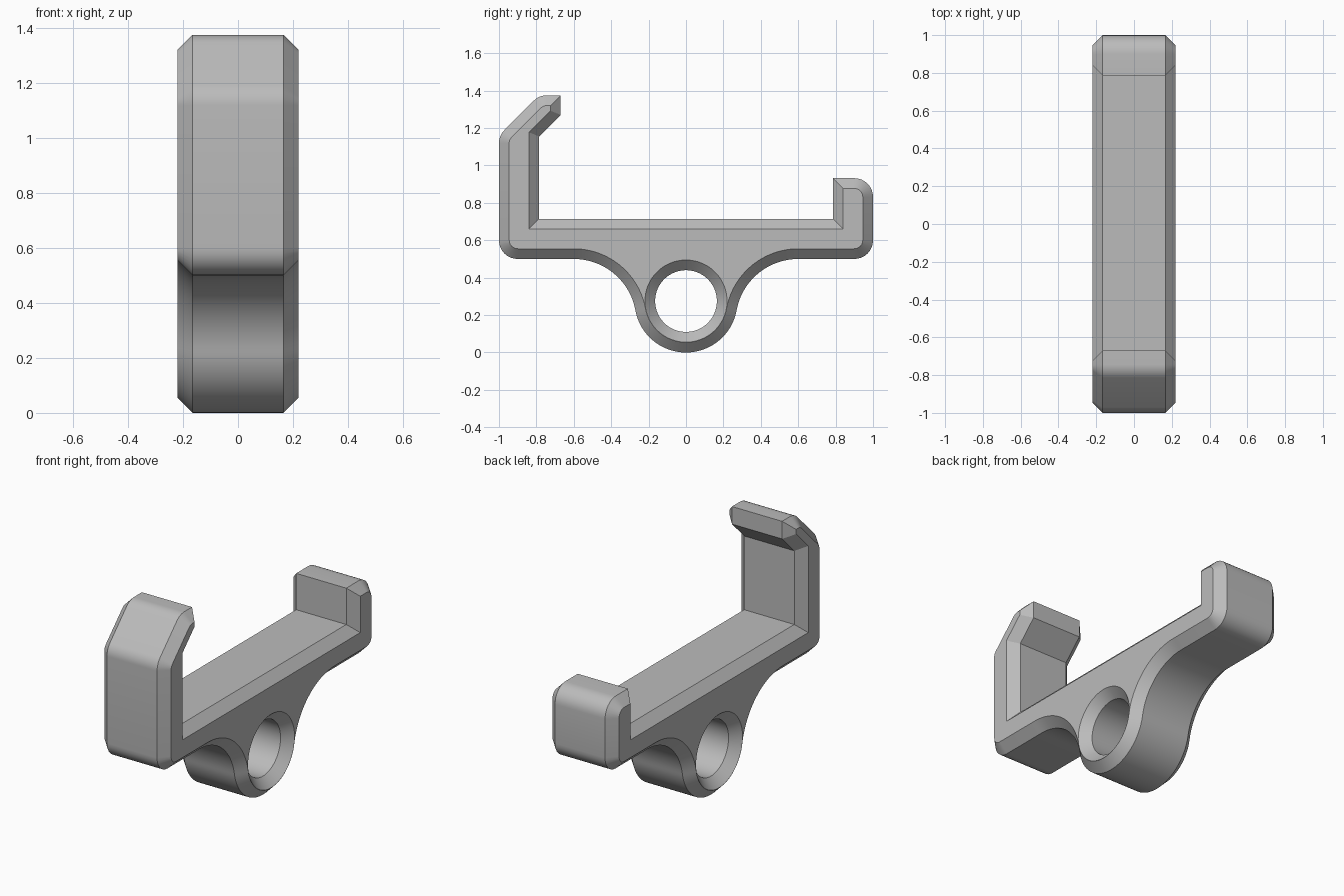
import bpy, bmesh
from math import cos, sin, atan2, pi, hypot
from mathutils import Vector

cube = bpy.data.objects.get("Cube")
if cube:
    bpy.data.objects.remove(cube, do_unlink=True)

HALF_WIDTH = 0.22
CHAMFER = 0.0545
RING_Z, RING_R, HOLE_R = 0.275, 0.275, 0.165
FILLET_Y, FILLET_Z, FILLET_R = 0.6, 0.165, 0.335
ROUND = 0.1


def arc(y, z, r, start, end, steps):
    """Points on a circular arc in the side plane."""
    angles = [start + (end - start) * i / steps for i in range(steps + 1)]
    return [Vector((y + r * cos(a), z + r * sin(a))) for a in angles]


def rounded(prev, corner, nxt, r, steps=8):
    """Replace a corner with a tangent arc."""
    a, b = (prev - corner).normalized(), (nxt - corner).normalized()
    half = a.angle(b) / 2
    centre = corner + (a + b).normalized() * (r / sin(half))
    reach = (r ** 2 / sin(half) ** 2 - r ** 2) ** 0.5
    p, q = corner + a * reach - centre, corner + b * reach - centre
    start, sweep = atan2(p.y, p.x), pi - 2 * half
    return arc(centre.x, centre.y, r, start, start + sweep, steps)


def inset(points, d):
    """Mitred offset to the left of a closed loop."""
    out = []
    for i, p in enumerate(points):
        a = (p - points[i - 1]).normalized()
        b = (points[(i + 1) % len(points)] - p).normalized()
        na, nb = Vector((-a.y, a.x)), Vector((-b.y, b.x))
        out.append(p + (na + nb) * (d / (1 + na.dot(nb))))
    return out


def outline():
    # Ring underside, blended into the bar by a fillet on each side
    tilt = atan2(RING_Z - FILLET_Z, FILLET_Y)
    pts = arc(0, RING_Z, RING_R, -pi + tilt, -tilt, 48)
    blend = arc(FILLET_Y, FILLET_Z, FILLET_R, pi - tilt, pi / 2, 24)
    pts += blend[1:]
    # Bar, short back hook and tall front claw: (y, z, corner radius)
    corners = [(1, 0.5, ROUND), (1, 0.932, ROUND), (0.785, 0.932, 0),
               (0.785, 0.715, 0), (-0.785, 0.715, 0), (-0.785, 1.155, 0),
               (-0.67, 1.27, 0), (-0.67, 1.375, 0), (-0.785, 1.375, ROUND),
               (-1, 1.16, ROUND), (-1, 0.5, ROUND)]
    path = [blend[-1]] + [Vector(c[:2]) for c in corners]
    path.append(Vector((-FILLET_Y, 0.5)))
    for i, c in enumerate(corners, 1):
        if c[2]:
            pts += rounded(path[i - 1], path[i], path[i + 1], c[2])
        else:
            pts.append(path[i])
    pts += [Vector((-p.x, p.y)) for p in reversed(blend)][:-1]
    return pts


def add_wall(bm, points):
    """Chamfered wall across the width; returns its two rim edge loops."""
    small = inset(points, CHAMFER)
    flat = HALF_WIDTH - CHAMFER
    rings = [[bm.verts.new((x, p.x, p.y)) for p in loop]
             for x, loop in ((-HALF_WIDTH, small), (-flat, points),
                             (flat, points), (HALF_WIDTH, small))]
    n = len(points)
    for a, b in zip(rings, rings[1:]):
        for i in range(n):
            j = (i + 1) % n
            bm.faces.new((a[i], a[j], b[j], b[i]))
    return [[bm.edges.get((r[i], r[(i + 1) % n])) for i in range(n)]
            for r in (rings[0], rings[-1])]


# Bracket body with a chamfered through hole
bm = bmesh.new()
outer_rims = add_wall(bm, outline())
hole = arc(0, RING_Z, HOLE_R, 2 * pi, 0, 80)[:-1]
hole_rims = add_wall(bm, hole)

# Flat side faces between the outline and the hole
for side, outer, inner in zip((-1, 1), outer_rims, hole_rims):
    bmesh.ops.triangle_fill(bm, edges=outer + inner, use_beauty=True,
                            normal=(side, 0, 0))
bmesh.ops.recalc_face_normals(bm, faces=bm.faces[:])

mesh = bpy.data.meshes.new("clip_bracket")
bm.to_mesh(mesh)
bm.free()
bracket = bpy.data.objects.new("clip_bracket", mesh)
bpy.context.collection.objects.link(bracket)

# Plain grey finish
grey = bpy.data.materials.new("plain_grey")
grey.use_nodes = True
colour = (0.5, 0.5, 0.5, 1)
grey.diffuse_color = colour
grey.node_tree.nodes["Principled BSDF"].inputs["Base Color"].default_value = colour
mesh.materials.append(grey)

bpy.ops.object.select_all(action="DESELECT")
bracket.select_set(True)
bpy.context.view_layer.objects.active = bracket
bpy.ops.object.shade_smooth_by_angle(angle=pi / 6)
